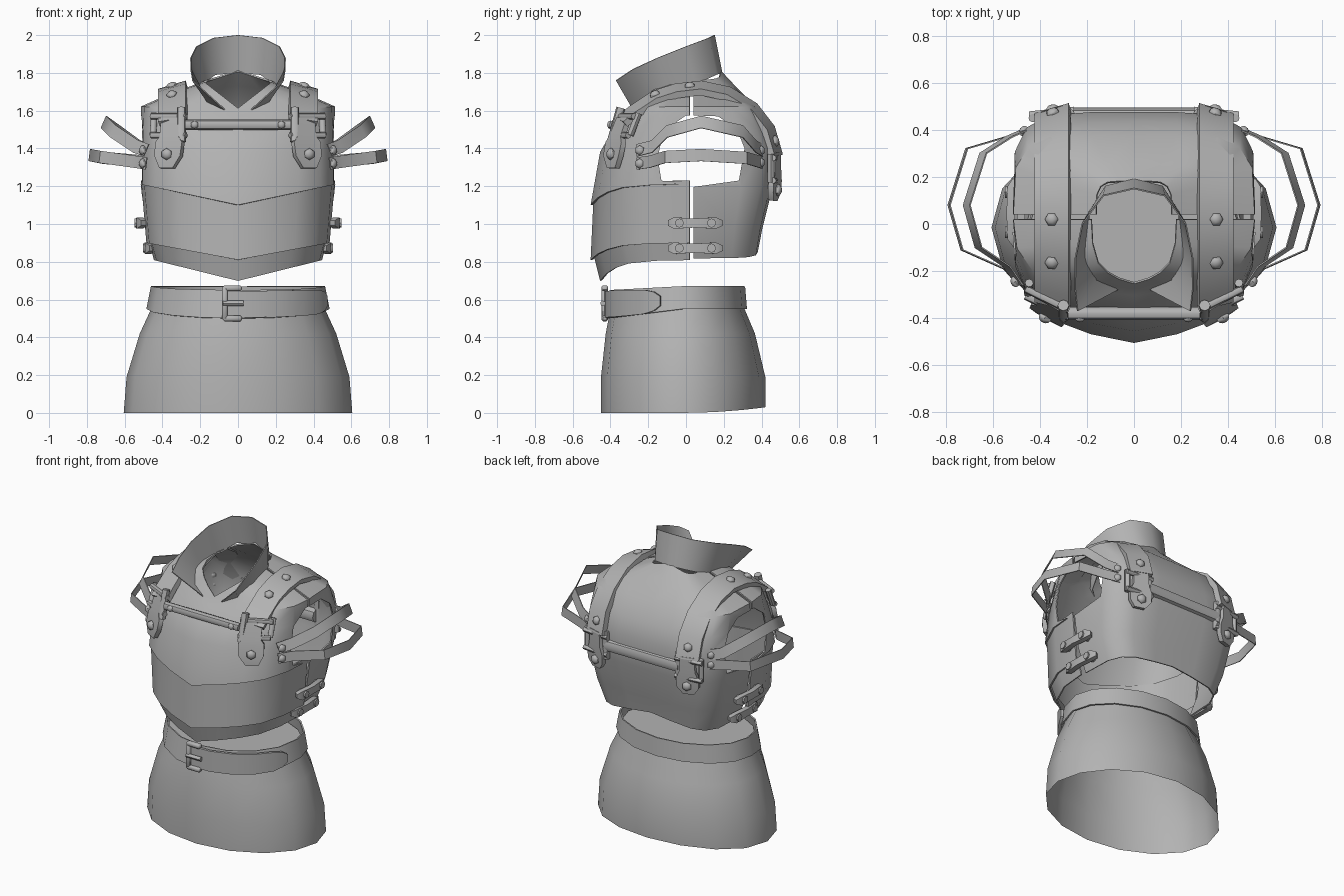
import bpy, bmesh, math
from mathutils import Vector

if "Cube" in bpy.data.objects:
    bpy.data.objects.remove(bpy.data.objects["Cube"])

grey = bpy.data.materials.new("plain_grey")
grey.diffuse_color = (0.45, 0.45, 0.45, 1)
grey.use_nodes = True
grey.node_tree.nodes["Principled BSDF"].inputs["Base Color"].default_value = grey.diffuse_color


def finish(name, bm, mirror=True, thick=0.0):
    """Turn a bmesh into an object, optionally mirrored in x and thickened."""
    bmesh.ops.recalc_face_normals(bm, faces=bm.faces)
    me = bpy.data.meshes.new(name)
    bm.to_mesh(me)
    bm.free()
    me.materials.append(grey)
    ob = bpy.data.objects.new(name, me)
    bpy.context.collection.objects.link(ob)
    if mirror:
        ob.modifiers.new("mirror", 'MIRROR').merge_threshold = 0.002
    if thick:
        s = ob.modifiers.new("thickness", 'SOLIDIFY')
        s.thickness, s.offset = thick, 0
    return ob


def loft(name, rows, closed=False, cap=False, **kw):
    bm = bmesh.new()
    vs = [[bm.verts.new(p) for p in r] for r in rows]
    n = len(rows[0])
    for a, b in zip(vs, vs[1:]):
        for i in range(n if closed else n - 1):
            j = (i + 1) % n
            bm.faces.new((a[i], a[j], b[j], b[i]))
    if cap:
        bm.faces.new(vs[-1])
    return finish(name, bm, **kw)


def strap(name, path, halves, thick=0.03, **kw):
    """Ribbon along a path; halves gives the half-width vector at each point."""
    rows = [[Vector(p) - Vector(h), Vector(p) + Vector(h)] for p, h in zip(path, halves)]
    return loft(name, rows, thick=thick, **kw)


def rod(name, p, q, r, mirror=True, sides=8):
    p, q = Vector(p), Vector(q)
    bm = bmesh.new()
    bmesh.ops.create_cone(bm, cap_ends=True, segments=sides, radius1=r, radius2=r, depth=(q - p).length)
    m = (q - p).to_track_quat('Z', 'Y').to_matrix().to_4x4()
    m.translation = (p + q) / 2
    bm.transform(m)
    return finish(name, bm, mirror)


def box(name, c, size, mirror=True):
    bm = bmesh.new()
    bmesh.ops.create_cube(bm, size=1)
    for v in bm.verts:
        v.co = Vector(a * s + b for a, s, b in zip(v.co, size, c))
    bmesh.ops.bevel(bm, geom=bm.edges[:], offset=min(size) * 0.25, segments=1, affect='EDGES')
    return finish(name, bm, mirror)


def bolt(name, c, normal, r=0.027):
    bm = bmesh.new()
    bmesh.ops.create_uvsphere(bm, u_segments=6, v_segments=6, radius=r)
    for v in bm.verts:
        v.co.z *= 0.7
    m = Vector(normal).to_track_quat('Z', 'Y').to_matrix().to_4x4()
    m.translation = Vector(c)
    bm.transform(m)
    return finish(name, bm)


# Torso plates: half outlines from the centre line to the side seam
FRONT = [(0, 1), (.35, .93), (.62, .83), (.84, .68), (.97, .38), (1, 0)]
BACK = [(0, 1), (.35, 1), (.7, .97), (.88, .85), (.98, .6), (1, 0)]


def plate(name, outline, seam, levels):
    """Levels are (half width, centre y, centre z, side z)."""
    rows = [[(w * u, seam + (y - seam) * v, zc + (zs - zc) * u) for u, v in outline]
            for w, y, zc, zs in levels]
    return loft(name, rows, thick=0.01)


plate("waist_plate", FRONT, .02, [(.44, -.45, .70, .81), (.47, -.485, .84, .92)])
plate("belly_plate", FRONT, .02, [(.48, -.50, .81, .90), (.508, -.485, 1.13, 1.23)])
chest = plate("chest_plate", FRONT, .02, [
    (.515, -.50, 1.10, 1.21), (.515, -.45, 1.38, 1.38), (.512, -.38, 1.5, 1.5),
    (.508, -.30, 1.57, 1.62), (.36, -.27, 1.60, 1.685), (.18, -.25, 1.61, 1.75)])
back = plate("back_plate", BACK, .04, [
    (.42, .375, .87, .82), (.48, .40, .98, .98), (.51, .455, 1.2, 1.2), (.515, .47, 1.4, 1.4),
    (.512, .43, 1.5, 1.5), (.508, .37, 1.615, 1.62), (.32, .25, 1.735, 1.695), (.16, .18, 1.81, 1.76)])

# Arm holes cut through both upper plates
hole = [(-.13, 1.23), (.03, 1.195), (.28, 1.23), (.31, 1.4), (.27, 1.5), (.17, 1.57),
        (0, 1.575), (-.12, 1.49), (-.15, 1.35)]
cutter = loft("arm_hole_cutter", [[(x, y, z) for y, z in hole] for x in (-1, 1)], closed=True, mirror=False)
bm = bmesh.new()
bm.from_mesh(cutter.data)
bmesh.ops.holes_fill(bm, edges=[e for e in bm.edges if e.is_boundary])
bmesh.ops.recalc_face_normals(bm, faces=bm.faces)
bm.to_mesh(cutter.data)
bm.free()
cutter.hide_render = True
for ob in (chest, back):
    b = ob.modifiers.new("arm_hole", 'BOOLEAN')
    b.operation, b.object, b.solver = 'DIFFERENCE', cutter, 'EXACT'

# Flared collar, open at the front
loft("collar", [
    [(0, .19, 1.80), (.12, .16, 1.79), (.19, .05, 1.74), (.20, -.10, 1.69), (.15, -.22, 1.63), (.07, -.28, 1.605)],
    [(0, .15, 2.0), (.13, .12, 1.985), (.22, 0, 1.94), (.25, -.15, 1.88), (.25, -.28, 1.82), (.24, -.37, 1.76)]],
    thick=0.006)


# Skirt with a closed top
def oval(w, yf, yb, z, n=16):
    pts = []
    for i in range(n):
        a = 2 * math.pi * i / n
        pts.append((w * math.cos(a), math.sin(a) * (yb + .015 if math.sin(a) > 0 else -yf - .015) - .015,
                    z(math.sin(a)) if callable(z) else z))
    return pts


loft("skirt", [oval(.605, -.45, .42, lambda s: .03 * max(0, s) ** 2), oval(.59, -.45, .42, .19),
               oval(.52, -.425, .365, .42), oval(.46, -.40, .31, .55), oval(.445, -.385, .295, .61)],
     closed=True, cap=True, mirror=False)

# Belt, its loose tongue and the buckle
loft("belt", [oval(.48, -.422, .318, lambda s: .55 - .05 * max(0, -s)),
              oval(.456, -.395, .308, lambda s: .67 - .02 * max(0, -s))],
     closed=True, mirror=False, thick=.01)
angles = [math.radians(a) for a in (-97, -80, -62, -45, -30, -22, -17)]
strap("belt_tongue",
      [(.488 * math.cos(a), -.015 + .41 * math.sin(a), .60 + .025 * math.sin(a)) for a in angles],
      [(0, 0, h) for h in (.07, .07, .07, .068, .064, .05, .025)], .018, mirror=False)
box("buckle_side", (-.07, -.43, .58), (.03, .035, .18), False)
for z in (.50, .66):
    box("buckle_bar", (-.03, -.43, z), (.10, .035, .03), False)
rod("buckle_prong", (-.08, -.44, .58), (.03, -.44, .58), .014, False)

# Shoulder straps, rolled so the outer edge drops, and their bolts
path = [(-.34, 1.54), (-.28, 1.59), (-.16, 1.67), (-.05, 1.705), (.08, 1.72), (.22, 1.69),
        (.35, 1.61), (.435, 1.5), (.475, 1.36)]
halves = []
for y, z in path:
    n = Vector((0, y - .05, z - 1.3)).normalized()
    halves.append(Vector((.073, 0, 0)) - n * .022)
strap("shoulder_strap", [(.345, y, z) for y, z in path], halves, .036)
for p, n in [((.35, .02, 1.73), (.3, 0, 1)), ((.35, -.165, 1.685), (.3, -.5, 1)),
             ((.345, .472, 1.44), (.3, 1, .3))]:
    bolt("strap_bolt", p, n, .03)

# Strap ends on the chest and the back
w = (.045, .05, .07, .068, .035)
strap("front_strap_end", [(.355, -.33, 1.56), (.358, -.365, 1.46), (.36, -.372, 1.43), (.368, -.385, 1.36),
                          (.375, -.385, 1.295)], [(h, h * .6, 0) for h in w], .03)
bolt("front_end_bolt", (.378, -.398, 1.37), (.5, -1, 0), .032)
strap("back_strap_end", [(.345, .475, 1.38), (.345, .475, 1.28), (.345, .472, 1.23), (.345, .468, 1.17),
                         (.345, .46, 1.125)], [(h, -h * .3, 0) for h in w], .03)
bolt("back_end_bolt", (.345, .486, 1.18), (.2, 1, 0), .032)

# Cross rods and strap buckles
rod("front_cross_rod", (-.28, -.38, 1.525), (.28, -.38, 1.525), .027, False)
rod("front_inner_bar", (.30, -.345, 1.615), (.30, -.395, 1.435), .024)
rod("front_outer_bar", (.445, -.25, 1.585), (.45, -.295, 1.47), .018)
for z, y in ((1.57, .02), (1.47, -.01)):
    rod("front_buckle_pin", (.275, -.385 + y, z), (.46, -.295 + y, z), .017)
bolt("front_rod_stud", (.23, -.402, 1.525), (0, -1, 0), .022)
rod("back_cross_rod", (-.28, .45, 1.29), (.28, .45, 1.29), .045, False)
rod("back_inner_bar", (.275, .466, 1.20), (.275, .466, 1.39), .024)
rod("back_outer_bar", (.43, .45, 1.22), (.43, .45, 1.37), .018)
for z in (1.23, 1.35):
    rod("back_buckle_pin", (.255, .482, z), (.445, .462, z), .016)

# Arm loops standing off each side
loops = {
    "lower_arm_loop": [(.485, -.26, 1.32), (.55, -.19, 1.33), (.73, -.11, 1.355), (.785, .08, 1.365),
                       (.71, .32, 1.35), (.54, .37, 1.335), (.45, .405, 1.325)],
    "upper_arm_loop": [(.485, -.26, 1.39), (.54, -.18, 1.41), (.66, -.10, 1.49), (.71, .08, 1.54),
                       (.64, .30, 1.49), (.53, .37, 1.41), (.45, .405, 1.39)]}
for name, pts in loops.items():
    tilt = -.014 if name.startswith("upper") else -.004
    strap(name, pts, [(tilt, 0, .032)] * len(pts), .006)
    bolt("loop_bolt", (.505, -.245, pts[0][2]), (1, -.4, 0), .027)
    bolt("loop_bolt", (.468, .395, pts[-1][2]), (.8, .6, 0), .027)

# Side fasteners bridging the seam: a rounded bar with studs
for x, z in ((.512, 1.005), (.468, .872)):
    path = [(x - .012, -.085, z), (x + .008, -.06, z), (x + .012, .045, z), (x + .008, .155, z), (x - .012, .185, z)]
    strap("side_fastener", path, [(0, 0, h) for h in (.014, .03, .024, .03, .014)], .035)
    for y in (-.035, .135):
        rod("side_fastener_stud", (x - .03, y, z), (x + .035, y, z), .024)

# Apply modifiers, drop the cutter, shade smooth with sharp edges kept
for ob in bpy.context.collection.objects:
    ob.select_set(True)
bpy.context.view_layer.objects.active = chest
bpy.ops.object.convert(target='MESH')
bpy.data.objects.remove(cutter)
bpy.ops.object.shade_smooth_by_angle(angle=math.radians(45))
